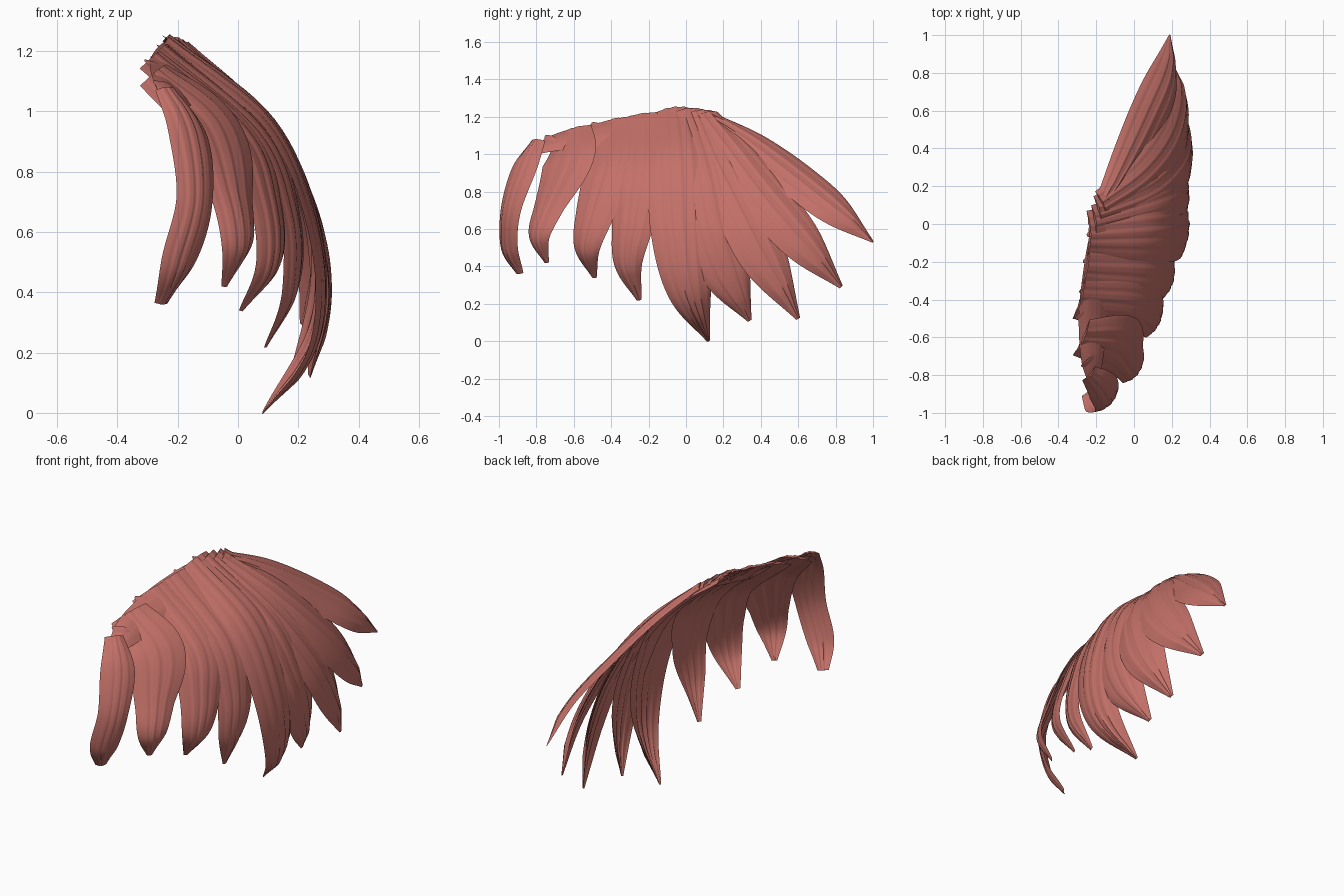
import bpy, bmesh, math, random
from mathutils import Vector

random.seed(4)
cube = bpy.data.objects.get("Cube")
if cube:
    bpy.data.objects.remove(cube, do_unlink=True)

# Single dusty red colour
red = bpy.data.materials.new("dusty_red")
red.use_nodes = True
colour = (0.55, 0.165, 0.14, 1)
red.diffuse_color = colour
red.node_tree.nodes["Principled BSDF"].inputs["Base Color"].default_value = colour


def spline(points, t):
    """Catmull-Rom value at t (0 to 1) through 4D points."""
    last = len(points) - 1
    i = min(int(t * last), last - 1)
    f = t * last - i
    b, c = points[i], points[i + 1]
    a = points[i - 1] if i else 2 * b - c
    d = points[i + 2] if i + 2 <= last else 2 * c - b
    return 0.5 * (2 * b + (c - a) * f + (2 * a - 5 * b + 4 * c - d) * f ** 2
                  + (3 * b - a - 3 * c + d) * f ** 3)


def feather(name, points, centre_y=0.0, crown=0.026, strands=4, rows=40, cols=28):
    """Closed, crowned blade along (x, y, z, half width), facing away from a centre."""
    points = [Vector(p) for p in points]
    centre = Vector((-0.9, centre_y, 0.3))
    phase = random.uniform(0, math.tau)
    bm = bmesh.new()
    rings = []
    for r in range(rows + 1):
        t = r / rows
        here = spline(points, t)
        along = (spline(points, min(t + 0.01, 1)) - spline(points, max(t - 0.01, 0))).to_3d()
        pos, half = here.to_3d(), max(here.w, 0.004)
        side = along.cross(pos - centre).normalized()
        out = side.cross(along).normalized()
        thick = crown * min(1, half / 0.07)
        ring = []
        # Outer face has soft strand grooves, inner face is hollow
        for k in range(2 * cols):
            outer = k <= cols
            u = -1 + 2 * k / cols if outer else 3 - 2 * k / cols
            dome = 1 - u * u
            groove = math.sin(u * strands * math.pi + phase + 2 * t) * 0.08
            groove += math.sin(u * strands * 7 + 3 * phase + 3 * t) * 0.05
            lift = thick * dome * ((1 + groove) if outer else (0.5 + groove))
            ring.append(bm.verts.new(pos + side * half * u + out * lift))
        rings.append(ring)
    n = 2 * cols
    for a, b in zip(rings, rings[1:]):
        for k in range(n):
            bm.faces.new((a[k], a[(k + 1) % n], b[(k + 1) % n], b[k]))
    bm.faces.new(rings[0])
    bm.faces.new(rings[-1])
    bmesh.ops.recalc_face_normals(bm, faces=bm.faces)
    mesh = bpy.data.meshes.new(name)
    bm.to_mesh(mesh)
    bm.free()
    mesh.materials.append(red)
    obj = bpy.data.objects.new(name, mesh)
    bpy.context.collection.objects.link(obj)
    bpy.ops.object.select_all(action="DESELECT")
    obj.select_set(True)
    bpy.context.view_layer.objects.active = obj
    bpy.ops.object.shade_smooth_by_angle(angle=math.radians(50))


# Hanging front feathers
feather("front_feather", [(-.24, -.79, 1.07, .05), (-.165, -.865, .92, .092),
        (-.145, -.937, .7, .08), (-.2, -.945, .5, .072), (-.255, -.89, .365, .03)], -.2)
feather("second_feather", [(-.28, -.6, 1.12, .11), (-.09, -.63, .95, .165),
        (-.025, -.73, .72, .108), (-.005, -.785, .56, .075), (-.045, -.745, .42, .015)])
feather("third_feather", [(-.29, -.38, 1.17, .13), (.005, -.41, .92, .15),
        (.09, -.48, .7, .12), (.1, -.53, .5, .08), (.01, -.49, .34, .014)])
feather("fourth_feather", [(-.26, -.22, 1.2, .13), (.065, -.24, .92, .16),
        (.17, -.28, .65, .12), (.17, -.31, .42, .08), (.09, -.25, .22, .014)])

# Large middle and rear fan feathers
feather("long_feather", [(-.25, -.05, 1.225, .12), (.09, -.03, .95, .17),
        (.235, -.02, .6, .17), (.24, .02, .27, .12), (.08, .12, 0, .008)], 0, .036, 5)
feather("sixth_feather", [(-.22, 0, 1.22, .1), (.11, .08, .92, .14),
        (.24, .14, .62, .15), (.25, .22, .36, .13), (.17, .34, .11, .012)], .12, .032)
feather("seventh_feather", [(-.2, .06, 1.21, .09), (.08, .17, .95, .13),
        (.225, .3, .68, .14), (.27, .43, .42, .125), (.235, .6, .12, .012)], .15, .032)
feather("eighth_feather", [(-.18, .1, 1.2, .08), (.04, .25, 1, .12),
        (.18, .42, .77, .14), (.24, .62, .53, .12), (.21, .83, .29, .012)], .15, .032)
feather("rear_feather", [(-.16, .13, 1.19, .05), (-.04, .35, 1.05, .1),
        (.07, .57, .88, .125), (.16, .78, .71, .11), (.19, 1, .53, .006)], .1, .032)

# Smooth band joining the roots along the ridge
feather("root_band", [(-.21, -.87, .99, .02), (-.22, -.7, 1.06, .075), (-.215, -.48, 1.1, .1),
        (-.19, -.26, 1.14, .105), (-.165, -.06, 1.17, .09), (-.13, .16, 1.16, .04)], 0, .014, 1)

# Short frayed tufts on the ridge
for i, (x, y, z) in enumerate([(-.28, -.75, 1.1), (-.31, -.5, 1.17), (-.29, -.36, 1.18),
                               (-.27, -.2, 1.22), (-.25, -.06, 1.25)]):
    feather(f"ridge_tuft_{i + 1}", [(x + .1, y + .05, z - .08, .01),
            (x + .05, y + .02, z - .035, .04), (x, y, z, .006)], 0, .012, 2, 10, 12)
